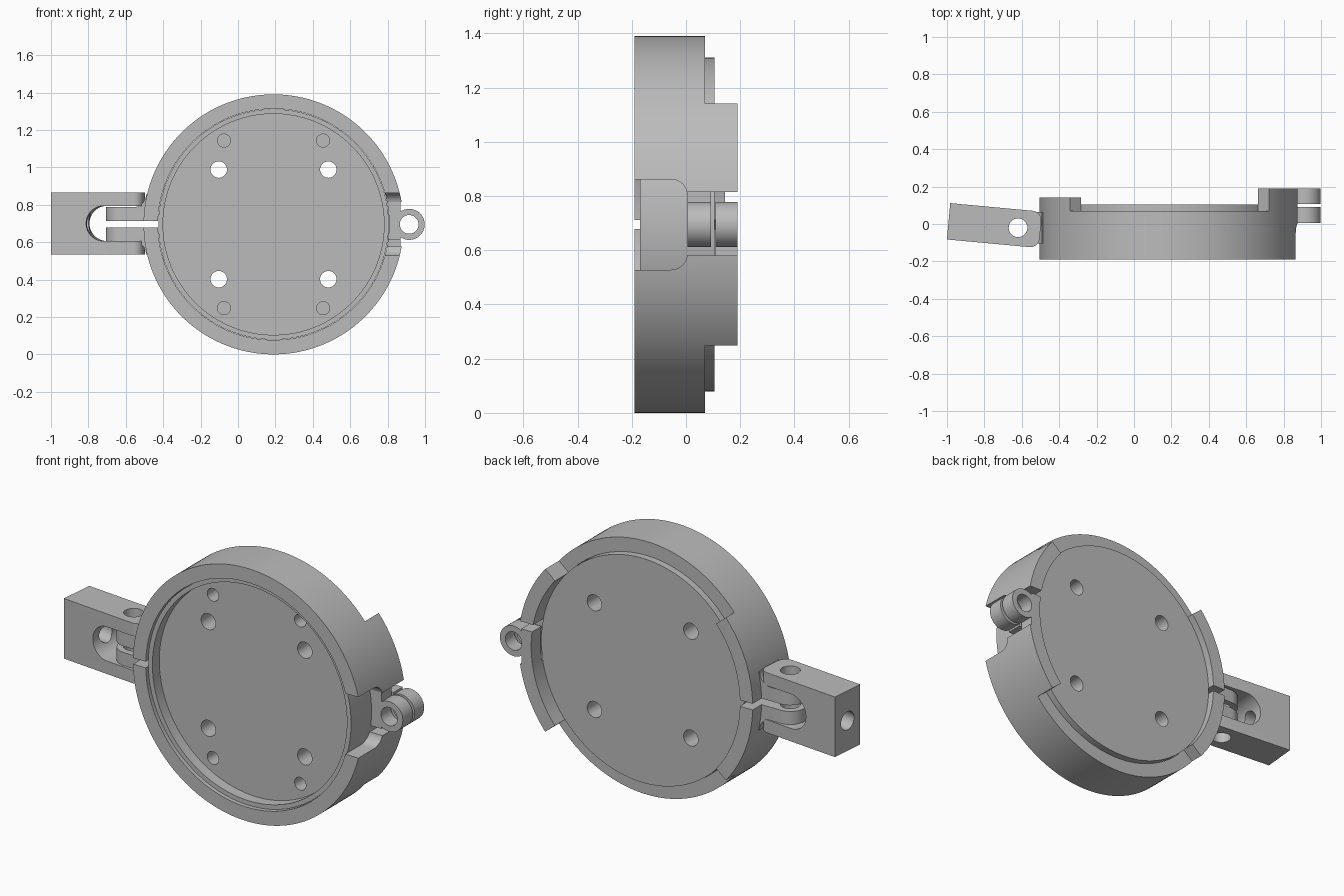
import bpy, bmesh
from math import cos, sin, pi, radians
from mathutils import Matrix, Vector

if "Cube" in bpy.data.objects:
    bpy.data.objects.remove(bpy.data.objects["Cube"])

grey = bpy.data.materials.new("plain grey")
grey.use_nodes = True
grey.diffuse_color = (0.5, 0.5, 0.5, 1)
grey.node_tree.nodes["Principled BSDF"].inputs["Base Color"].default_value = (0.5, 0.5, 0.5, 1)

CX, CZ, R = 0.19, 0.695, 0.695      # clamp centre and outer radius
R_IN, R_PLATE = 0.618, 0.616        # clamp bore and plate radius
PX, PY = -0.62, -0.02               # lever pivot
HX = 0.915                          # hinge pin


def arc(cx, cy, r, a0, a1, n):
    """Points on an arc, angles in degrees."""
    steps = [radians(a0 + (a1 - a0) * i / n) for i in range(n + 1)]
    return [(cx + r * cos(a), cy + r * sin(a)) for a in steps]


def circle(cx, cy, r, n=48):
    return arc(cx, cy, r, 0, 360, n)[:-1]


def rect(x0, x1, y0, y1):
    return [(x0, y0), (x1, y0), (x1, y1), (x0, y1)]


def prism(name, pts, axis, lo, hi):
    """Extrude a 2D outline along an axis."""
    place = {"x": lambda a, b, h: (h, a, b),
             "y": lambda a, b, h: (a, h, b),
             "z": lambda a, b, h: (a, b, h)}[axis]
    bm = bmesh.new()
    face = bm.faces.new([bm.verts.new(place(a, b, lo)) for a, b in pts])
    top = bmesh.ops.extrude_face_region(bm, geom=[face])["geom"]
    shift = Vector(place(0, 0, hi - lo))
    bmesh.ops.translate(bm, vec=shift, verts=[v for v in top if isinstance(v, bmesh.types.BMVert)])
    bmesh.ops.recalc_face_normals(bm, faces=bm.faces)
    mesh = bpy.data.meshes.new(name)
    bm.to_mesh(mesh)
    bm.free()
    mesh.materials.append(grey)
    ob = bpy.data.objects.new(name, mesh)
    bpy.context.collection.objects.link(ob)
    return ob


def combine(ob, op, *args):
    """Boolean a prism into an object, then remove the helper."""
    tool = prism("helper", *args)
    mod = ob.modifiers.new("cut", "BOOLEAN")
    mod.operation, mod.solver, mod.object = op, "EXACT", tool
    dg = bpy.context.evaluated_depsgraph_get()
    mesh = bpy.data.meshes.new_from_object(ob.evaluated_get(dg))
    ob.modifiers.clear()
    ob.data = mesh
    bpy.data.objects.remove(tool)


def cut(ob, *args):
    combine(ob, "DIFFERENCE", *args)


def sector(a0, a1):
    return arc(CX, CZ, 0.9, a0, a1, 12) + arc(CX, CZ, 0.4, a1, a0, 12)


# Clamp ring: taller at the hinge and lever sides
ring = prism("clamp_ring", circle(CX, CZ, R, 160), "y", -0.19, 0.19)
cut(ring, circle(CX, CZ, R_IN, 160), "y", -0.5, 0.5)
cut(ring, sector(40, 140), "y", 0.07, 0.4)
cut(ring, sector(220, 320), "y", 0.07, 0.4)
cut(ring, sector(139, 221), "y", 0.143, 0.4)
# Rounded pocket in front of the hinge
pocket = [(-0.4, CZ - 0.167)] + arc(-0.055, CZ - 0.107, 0.06, -90, 0, 8) \
    + arc(-0.055, CZ + 0.107, 0.06, 0, 90, 8) + [(-0.4, CZ + 0.167)]
cut(ring, pocket, "x", 0.6, 1.2)
cut(ring, rect(0.6, 1.2, CZ - 0.115, CZ + 0.12), "y", -0.02, 0.4)
# Split at the lever side
SPLIT = rect(-0.9, -0.3, CZ - 0.017, CZ + 0.017)
cut(ring, SPLIT, "y", -0.5, 0.5)

# Hinge knuckles, one joined to each half of the ring
knuckles = []
for name, side, lo, hi in (("upper_knuckle", 1, 0.005, 0.092),
                           ("lower_knuckle", -1, 0.108, 0.19)):
    k = prism(name, circle(HX, CZ, 0.083), "y", lo, hi)
    ends = sorted((CZ - side * 0.08, CZ + side * 0.125))
    combine(k, "UNION", rect(0.7, 0.868, *ends), "y", lo, hi)
    cut(k, circle(CX, CZ, R_IN, 160), "y", -0.5, 0.5)
    cut(k, circle(HX, CZ, 0.05), "y", -0.5, 0.5)
    knuckles.append(k)

# Round plate with a shallow front recess
plate = prism("round_plate", circle(CX, CZ, R_PLATE, 160), "y", -0.17, 0.105)
cut(plate, circle(CX, CZ, 0.591, 160), "y", -0.5, -0.11)
for sx in (-1, 1):
    for sz in (-1, 1):
        cut(plate, circle(CX + sx * 0.293, CZ + sz * 0.293, 0.044, 32), "y", -0.5, 0.5)
        cut(plate, circle(CX + sx * 0.265, CZ + sz * 0.448, 0.035, 32), "y", -0.5, 0.02)

# Split lugs with flared roots that carry the lever
flare = arc(-0.56, CZ + 0.16, 0.068, -90, 0, 8)
upper = [(-0.72, CZ + 0.092)] + flare + [(-0.46, CZ + 0.16)]
outline = upper + [(x, 2 * CZ - z) for x, z in reversed(upper)]
lugs = prism("lever_lugs", outline, "y", -0.3, 0.3)
combine(lugs, "INTERSECT", arc(PX, PY, 0.085, 90, 270, 24)
        + [(-0.4, PY - 0.085), (-0.4, PY + 0.085)], "z", 0, 1.4)
cut(lugs, SPLIT, "y", -0.5, 0.5)
cut(lugs, circle(PX, PY, 0.05), "z", 0, 1.4)

# Lever: forked block, drilled through its end, tilted on the pivot
H = 0.0975
body = [(-0.373, -H)] + arc(0.07, -H + 0.05, 0.05, -90, 0, 8) \
    + arc(0.07, H - 0.05, 0.05, 0, 90, 8) + [(-0.373, H)]
lever = prism("lever", body, "z", -0.165, 0.165)
cut(lever, arc(-0.09, 0, 0.094, 90, 270, 24) + [(0.5, -0.094), (0.5, 0.094)], "y", -0.5, 0.5)
cut(lever, circle(0, 0, 0.05), "z", -0.5, 0.5)
cut(lever, circle(0, 0, 0.05), "x", -0.6, -0.12)
lever.data.transform(Matrix.Translation((PX, PY, CZ + 0.005)) @ Matrix.Rotation(radians(-5.3), 4, "Z"))

# Smooth the round walls, keep the edges crisp
bpy.ops.object.select_all(action="DESELECT")
for ob in [ring, plate, lugs, lever] + knuckles:
    ob.select_set(True)
    bpy.context.view_layer.objects.active = ob
bpy.ops.object.shade_smooth_by_angle(angle=radians(30))
